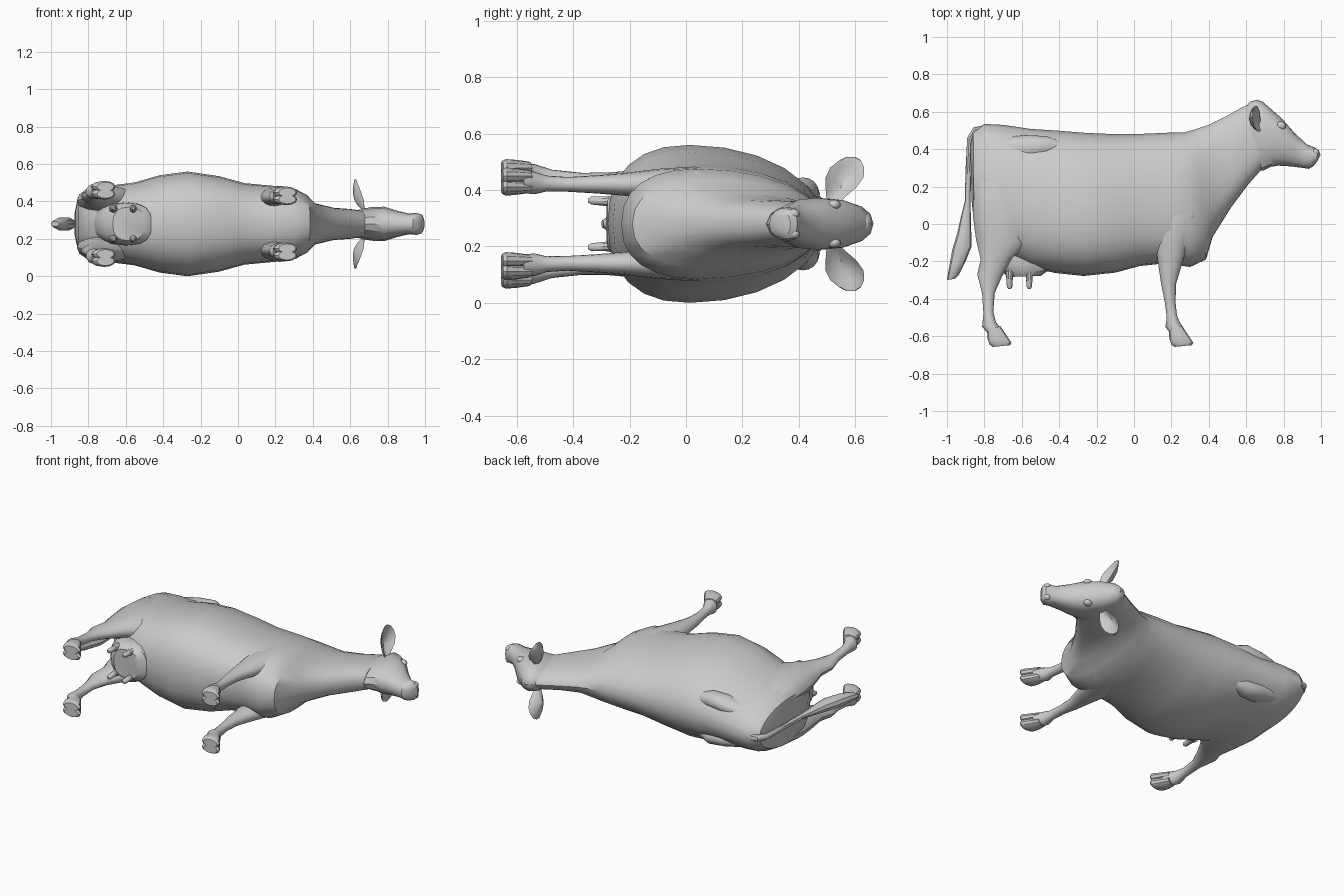
import bpy, bmesh
from math import cos, sin, pi
from mathutils import Vector

ZC = 0.28   # the animal lies on its side: its left-right axis is z


def finish(bm, name, angle=0.6):
    bmesh.ops.recalc_face_normals(bm, faces=bm.faces)
    me = bpy.data.meshes.new(name)
    bm.to_mesh(me)
    bm.free()
    ob = bpy.data.objects.new(name, me)
    bpy.context.collection.objects.link(ob)
    bpy.ops.object.select_all(action='DESELECT')
    bpy.context.view_layer.objects.active = ob
    ob.select_set(True)
    bpy.ops.object.shade_smooth_by_angle(angle=angle)
    return ob


def skin(bm, rings):
    """Bridge a list of vertex rings and cap both ends."""
    n = len(rings[0])
    for r0, r1 in zip(rings, rings[1:]):
        for i in range(n):
            j = (i + 1) % n
            bm.faces.new((r0[i], r0[j], r1[j], r1[i]))
    bm.faces.new(rings[0])
    bm.faces.new(rings[-1])


def loft(name, sections, side=1, f=0.5, top=1.0, low=1.0, n=16):
    """Each section: x1, y1, x2, y2 (two profile edges), z offset, half width.
    f: height of the widest point; top, low: roundness exponents of each half."""
    bm = bmesh.new()
    rings = []
    for x1, y1, x2, y2, off, hw in sections:
        p, q = Vector((x1, y1)), Vector((x2, y2))
        ring = []
        for i in range(n):
            c, s = cos(2 * pi * i / n), sin(2 * pi * i / n)
            e = top if c > 0 else low
            c, s = [abs(v) ** e * (1 if v >= 0 else -1) for v in (c, s)]
            t = f + (1 - f) * c if c > 0 else f + f * c
            xy = q + (p - q) * t
            ring.append(bm.verts.new((xy.x, xy.y, ZC + side * (off + hw * s))))
        rings.append(ring)
    skin(bm, rings)
    return finish(bm, name)


def ball(name, loc, scale):
    bm = bmesh.new()
    bmesh.ops.create_uvsphere(bm, u_segments=12, v_segments=8, radius=1)
    for v in bm.verts:
        v.co = Vector([v.co[k] * scale[k] + loc[k] for k in range(3)])
    return finish(bm, name)


# torso and neck: spine edge, belly edge, half width
torso = [
    (-.875, .42, -.868, .12, .07), (-.86, .495, -.855, 0, .14),
    (-.80, .535, -.80, -.10, .18), (-.70, .53, -.70, -.17, .203),
    (-.55, .508, -.55, -.235, .222), (-.42, .50, -.42, -.262, .26),
    (-.27, .488, -.27, -.278, .28), (-.10, .48, -.10, -.26, .255),
    (.04, .482, .03, -.225, .218), (.18, .488, .17, -.21, .205),
    (.27, .49, .30, -.23, .195), (.34, .51, .385, -.19, .155),
    (.40, .53, .42, -.07, .11), (.50, .58, .52, .09, .086),
    (.58, .625, .61, .21, .08), (.64, .65, .68, .29, .07)]
loft("torso", [(a, b, c, d, 0, w) for a, b, c, d, w in torso],
     f=0.38, top=1.0, low=0.85, n=24)

# head: forehead edge, jaw edge, half width
head = [
    (.57, .58, .59, .36, .04), (.62, .655, .64, .29, .07),
    (.66, .665, .69, .285, .083), (.71, .635, .73, .305, .09),
    (.79, .565, .77, .312, .092), (.86, .485, .84, .308, .07),
    (.925, .425, .90, .30, .055), (.965, .41, .935, .295, .059),
    (.988, .395, .96, .31, .053), (.997, .37, .98, .335, .033)]
loft("head", [(a, b, c, d, 0, w) for a, b, c, d, w in head], f=0.6, top=.9, low=.9)
ball("poll", (.655, .632, ZC), (.05, .03, .045))

hind = [
    (-.80, .40, -.64, .40, .09, .03), (-.86, .22, -.57, .22, .115, .075),
    (-.862, .05, -.52, .05, .125, .085), (-.845, -.08, -.55, -.10, .13, .073),
    (-.82, -.19, -.65, -.18, .14, .05), (-.838, -.27, -.705, -.28, .147, .035),
    (-.812, -.37, -.745, -.37, .155, .026), (-.805, -.48, -.752, -.47, .165, .027),
    (-.812, -.55, -.738, -.525, .172, .04), (-.785, -.58, -.715, -.555, .176, .042),
    (-.78, -.61, -.70, -.58, .178, .042)]
fore = [
    (.15, .32, .31, .32, .10, .04), (.11, .15, .36, .15, .122, .066),
    (.09, .02, .355, .04, .135, .068), (.115, -.10, .29, -.10, .14, .055),
    (.13, -.22, .255, -.22, .14, .04), (.145, -.32, .225, -.32, .14, .032),
    (.165, -.42, .222, -.42, .14, .026), (.175, -.50, .23, -.49, .143, .028),
    (.168, -.55, .245, -.525, .145, .04), (.19, -.58, .265, -.555, .148, .04),
    (.19, -.605, .275, -.575, .148, .042)]
# ear rows: y low, y high, side offset, x of the rim, cup depth
ear = [(.50, .54, .07, .675, .0), (.497, .57, .10, .675, .03),
       (.495, .605, .13, .672, .045), (.495, .63, .165, .66, .04),
       (.512, .632, .20, .647, .025), (.545, .62, .226, .634, .008),
       (.57, .60, .238, .628, .0)]

for side, tag in ((1, "left"), (-1, "right")):
    loft("hind_leg_" + tag, hind, side)
    loft("front_leg_" + tag, fore, side)

    # hooves, two closely joined claws per foot
    for leg, x, z in (("hind", -.785, .18), ("front", .187, .15)):
        for k in (-1, 1):
            o = z + k * .019
            loft(f"{leg}_hoof_{tag}", [
                (x, -.57, x + .07, -.545, o, .022),
                (x + .002, -.615, x + .10, -.59, o, .028),
                (x + .012, -.645, x + .13, -.635, o, .031),
                (x + .03, -.657, x + .122, -.648, o, .024)], side, n=12)

    # ears: broad cupped leaves stretched sideways
    bm = bmesh.new()
    rows = []
    for y1, y2, off, x, cup in ear:
        row = []
        for i in range(12):
            u, v = cos(2 * pi * i / 12), sin(2 * pi * i / 12)
            row.append(bm.verts.new((x - cup * (1 - u * u) + .006 * v,
                                     (y1 + y2) / 2 + (y2 - y1) / 2 * u, ZC + side * off)))
        rows.append(row)
    skin(bm, rows)
    finish(bm, "ear_" + tag)

    # face details and hip bones
    ball("eye_" + tag, (.785, .525, ZC + side * .068), (.027, .024, .018))
    ball("nostril_" + tag, (.97, .383, ZC + side * .035), (.02, .02, .018))
    loft("hip_bone_" + tag, [
        (-.72, .46, -.72, .34, .085, .04), (-.58, .475, -.58, .33, .105, .05),
        (-.47, .47, -.47, .36, .115, .05), (-.38, .44, -.38, .38, .10, .03)], side)

    # teats
    for x in (-.665, -.56):
        loft("teat_" + tag, [
            (x - .025, -.25, x + .025, -.25, .08, .024),
            (x - .017, -.29, x + .017, -.29, .08, .017),
            (x - .015, -.335, x + .015, -.335, .083, .015),
            (x - .007, -.348, x + .007, -.348, .083, .007)], side, n=10)

# udder
loft("udder", [
    (-.78, -.08, -.45, -.10, 0, .11), (-.75, -.20, -.45, -.20, 0, .115),
    (-.715, -.25, -.46, -.25, 0, .112), (-.67, -.283, -.50, -.278, 0, .09)],
    top=.8, low=.8)

# tail with hair tuft
loft("tail", [
    (-.80, .53, -.80, .49, 0, .02), (-.86, .515, -.84, .48, 0, .022),
    (-.892, .46, -.862, .44, 0, .019), (-.90, .30, -.868, .30, 0, .016),
    (-.905, .12, -.875, .12, 0, .015), (-.925, .04, -.872, .04, 0, .022),
    (-.945, -.05, -.87, -.05, 0, .032), (-.97, -.13, -.868, -.12, 0, .037),
    (-.985, -.21, -.90, -.20, 0, .036), (-.997, -.28, -.935, -.27, 0, .026),
    (-1.0, -.30, -.955, -.292, 0, .014)], n=10)
